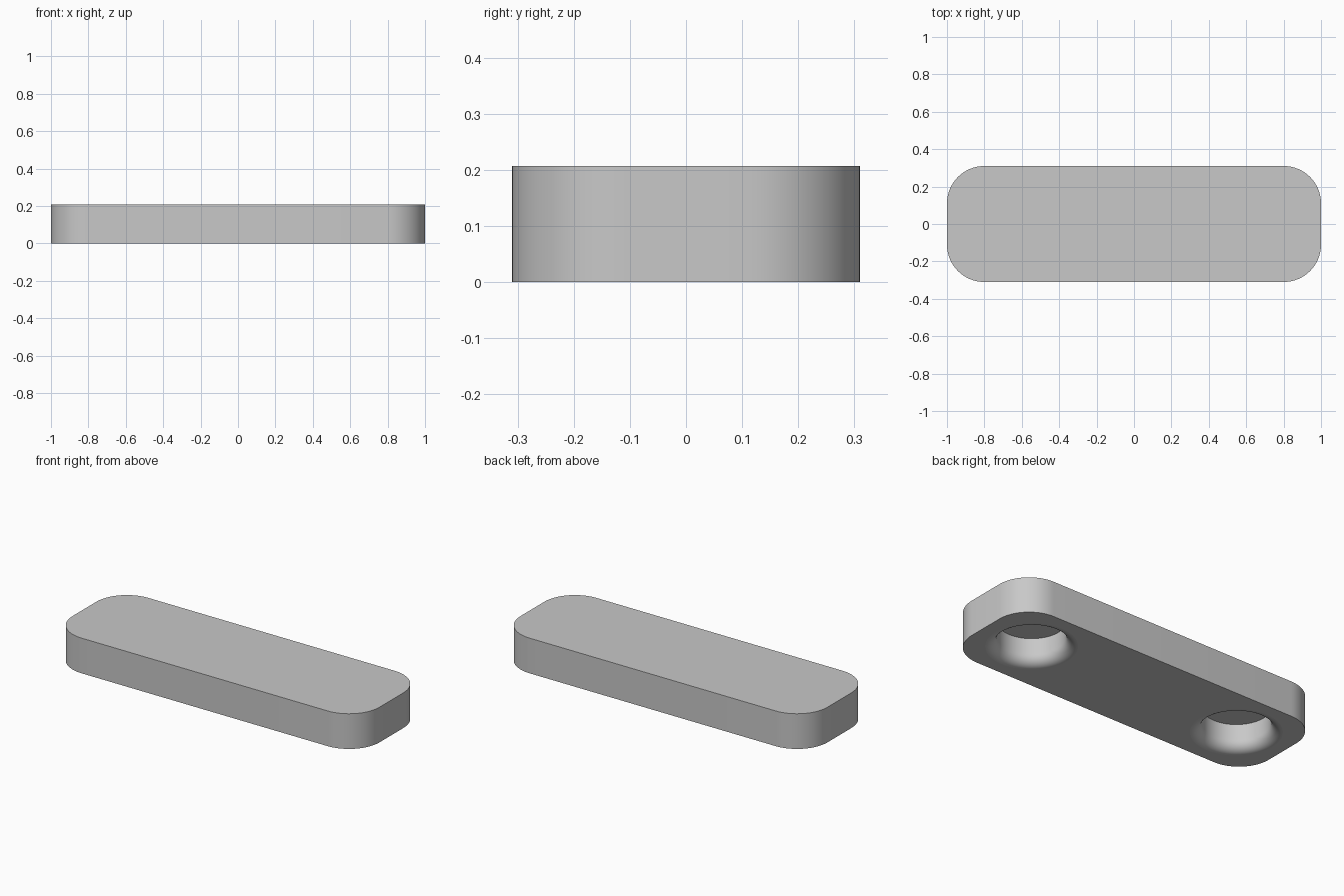
import bpy, bmesh, math
from mathutils import Matrix, Vector

default = bpy.data.objects.get("Cube")
if default:
    bpy.data.objects.remove(default, do_unlink=True)

HALF_X, HALF_Y, HEIGHT, CORNER = 1.0, 0.31, 0.207, 0.2
HOLE_X, HOLE_R, FILLET, DEPTH = 0.69, 0.18, 0.06, 0.15

grey = bpy.data.materials.new("light_grey")
grey.use_nodes = True
colour = (0.58, 0.58, 0.58, 1)
grey.diffuse_color = colour
grey.node_tree.nodes["Principled BSDF"].inputs["Base Color"].default_value = colour


def add_object(name, bm):
    bmesh.ops.recalc_face_normals(bm, faces=bm.faces)
    mesh = bpy.data.meshes.new(name)
    bm.to_mesh(mesh)
    bm.free()
    mesh.materials.append(grey)
    obj = bpy.data.objects.new(name, mesh)
    bpy.context.collection.objects.link(obj)
    return obj


def rounded_bar(steps=16):
    bm = bmesh.new()
    verts = []
    for i, (sx, sy) in enumerate([(1, 1), (-1, 1), (-1, -1), (1, -1)]):
        for k in range(steps + 1):
            a = math.pi / 2 * (i + k / steps)
            verts.append(bm.verts.new((sx * (HALF_X - CORNER) + CORNER * math.cos(a),
                                       sy * (HALF_Y - CORNER) + CORNER * math.sin(a), 0)))
    base = bm.faces.new(verts)
    top = bmesh.ops.extrude_face_region(bm, geom=[base], use_keep_orig=True)["geom"]
    bmesh.ops.translate(bm, vec=(0, 0, HEIGHT),
                        verts=[v for v in top if isinstance(v, bmesh.types.BMVert)])
    return add_object("bar", bm)


def hole_cutter(x, sides=64, steps=10):
    # Radius and height of each ring: flared mouth, straight wall, flat floor
    rings = [(HOLE_R + FILLET, -0.05)]
    for k in range(steps + 1):
        a = math.pi / 2 * k / steps
        rings.append((HOLE_R + FILLET * (1 - math.sin(a)), FILLET * (1 - math.cos(a))))
    rings.append((HOLE_R, DEPTH))
    bm = bmesh.new()
    loops = [[bm.verts.new((x + r * math.cos(2 * math.pi * s / sides),
                            r * math.sin(2 * math.pi * s / sides), z))
              for s in range(sides)] for r, z in rings]
    for low, high in zip(loops, loops[1:]):
        for s in range(sides):
            n = (s + 1) % sides
            bm.faces.new((low[s], low[n], high[n], high[s]))
    bm.faces.new(loops[0])
    bm.faces.new(loops[-1])
    return add_object("hole_cutter", bm)


# Bar with two flared blind holes in its underside
bar = rounded_bar()
bpy.ops.object.select_all(action='DESELECT')
bpy.context.view_layer.objects.active = bar
bar.select_set(True)
for side in (-1, 1):
    cutter = hole_cutter(side * HOLE_X)
    cutter.hide_render = True
    cut = bar.modifiers.new("hole", 'BOOLEAN')
    cut.operation = 'DIFFERENCE'
    cut.solver = 'EXACT'
    cut.object = cutter
    bpy.ops.object.modifier_apply(modifier=cut.name)
    bpy.data.objects.remove(cutter, do_unlink=True)

# Smooth round walls, flat top, underside and hole floors
bpy.ops.object.shade_smooth_by_angle(angle=math.radians(30))
for face in bar.data.polygons:
    if abs(face.normal.z) > 0.999:
        face.use_smooth = False
